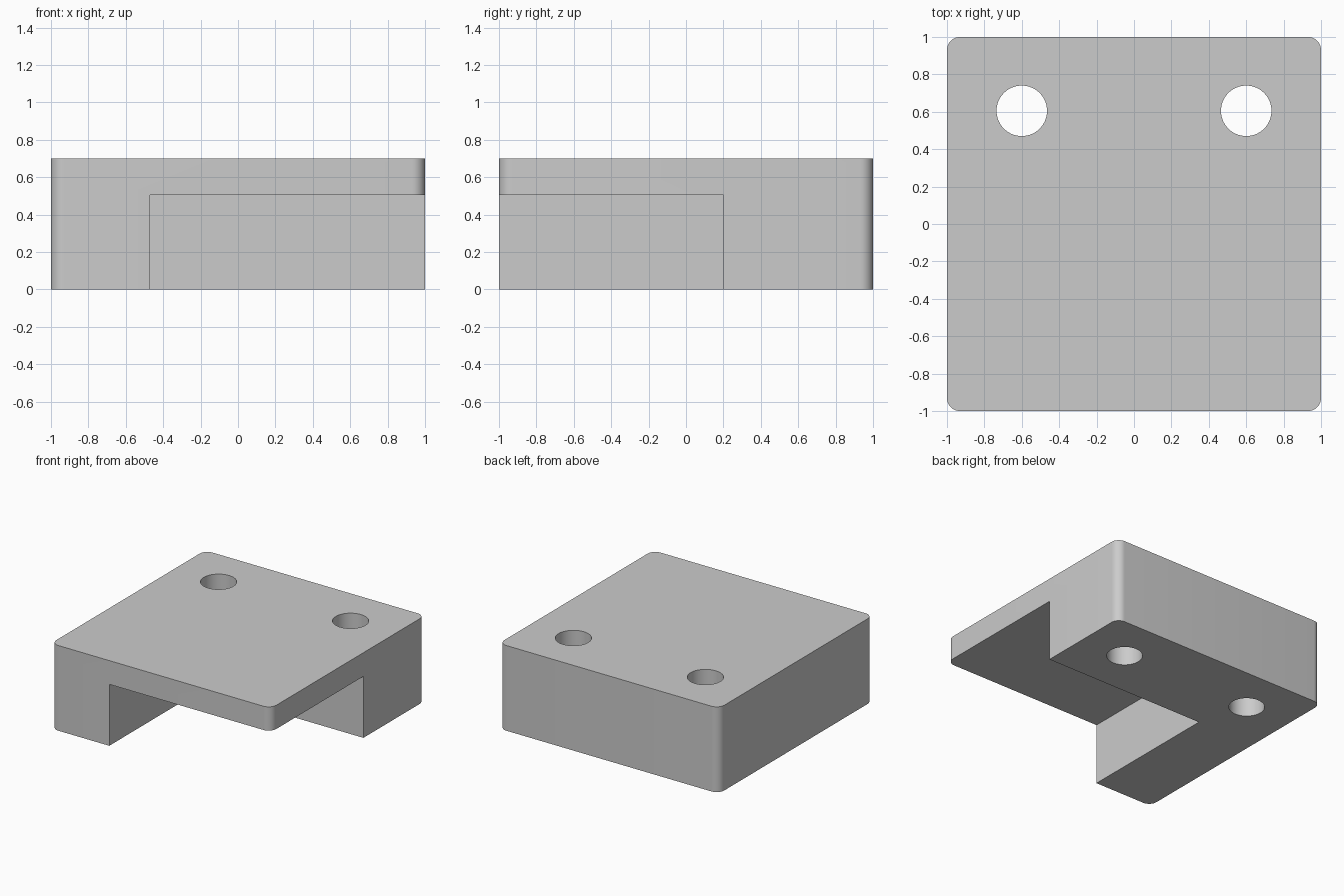
import bpy
import bmesh
from mathutils import Matrix

old = bpy.data.objects.get("Cube")
if old:
    bpy.data.objects.remove(old, do_unlink=True)

HEIGHT = 0.7
GREY = (0.6, 0.6, 0.6, 1.0)

mat = bpy.data.materials.new("plain grey")
mat.use_nodes = True
mat.diffuse_color = GREY
mat.node_tree.nodes["Principled BSDF"].inputs["Base Color"].default_value = GREY


def add_object(name, bm):
    mesh = bpy.data.meshes.new(name)
    bm.to_mesh(mesh)
    bm.free()
    mesh.materials.append(mat)
    obj = bpy.data.objects.new(name, mesh)
    bpy.context.collection.objects.link(obj)
    return obj


def box(name, low, high, corner=0):
    """Box between two corners, with optionally rounded upright edges."""
    bm = bmesh.new()
    bmesh.ops.create_cube(bm, size=1)
    for v in bm.verts:
        v.co = [h if c > 0 else l for c, l, h in zip(v.co, low, high)]
    if corner:
        upright = [e for e in bm.edges
                   if abs(e.verts[0].co.z - e.verts[1].co.z) > 0.01]
        bmesh.ops.bevel(bm, geom=upright, offset=corner, segments=10,
                        profile=0.5, affect='EDGES')
    return add_object(name, bm)


def cylinder(name, x, y, radius):
    bm = bmesh.new()
    bmesh.ops.create_cone(bm, cap_ends=True, segments=64, radius1=radius,
                          radius2=radius, depth=2,
                          matrix=Matrix.Translation((x, y, HEIGHT / 2)))
    return add_object(name, bm)


# Rounded block
block = box("bracket_block", (-1, -1, 0), (1, 1, HEIGHT), corner=0.07)

# Corner recess and the two through holes
cutters = [box("recess_cutter", (-0.47, -2, -1), (2, 0.2, 0.505))]
for side, x in (("right", -0.6), ("left", 0.6)):
    cutters.append(cylinder(side + "_hole_cutter", x, 0.605, 0.135))

bpy.ops.object.select_all(action='DESELECT')
bpy.context.view_layer.objects.active = block
block.select_set(True)
for cutter in cutters:
    cut = block.modifiers.new(cutter.name, 'BOOLEAN')
    cut.operation = 'DIFFERENCE'
    cut.solver = 'EXACT'
    cut.object = cutter
    bpy.ops.object.modifier_apply(modifier=cut.name)
    bpy.data.objects.remove(cutter, do_unlink=True)

# Smooth corners and holes, crisp edges elsewhere
bpy.ops.object.shade_smooth_by_angle(angle=0.5)
